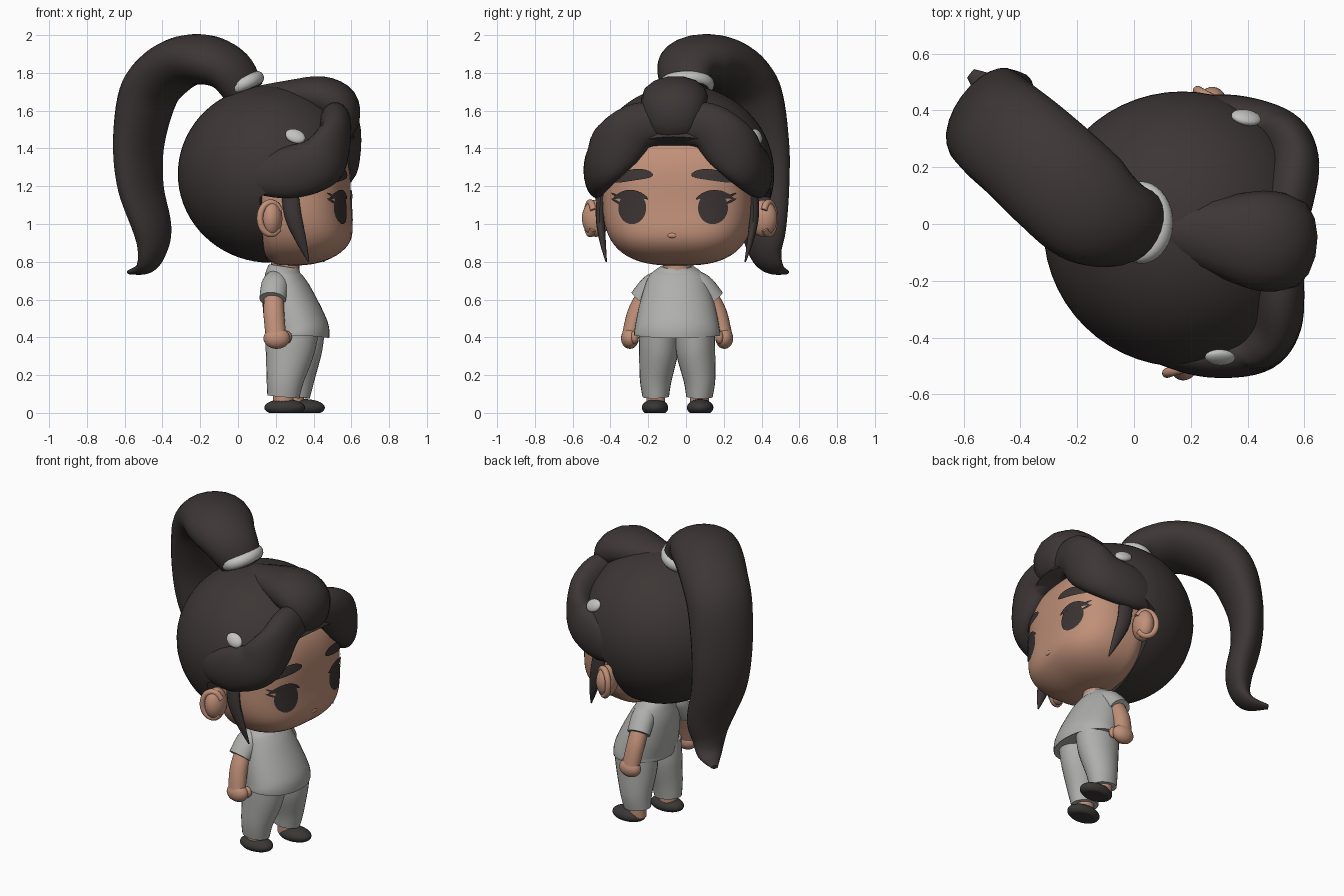
import bpy, bmesh, math
from mathutils import Vector, Matrix

if "Cube" in bpy.data.objects:
    bpy.data.objects.remove(bpy.data.objects["Cube"])


def material(name, rgb):
    m = bpy.data.materials.new(name)
    m.diffuse_color = (*rgb, 1)
    m.use_nodes = True
    m.node_tree.nodes["Principled BSDF"].inputs["Base Color"].default_value = m.diffuse_color
    return m


HAIR = material("dark brown hair", (0.046, 0.037, 0.036))
SKIN = material("warm skin", (0.53, 0.28, 0.19))
CLOTH = material("light grey cloth", (0.43, 0.43, 0.42))
WHITE = material("pale grey trim", (0.54, 0.54, 0.53))
INK = material("dark eye", (0.043, 0.034, 0.033))
SHOE = material("dark shoe", (0.042, 0.037, 0.037))

# The head is turned slightly; its parts use (forward, left, up) coordinates
HEAD = Matrix.Translation((0.235, -0.035, 0)) @ Matrix.Rotation(math.radians(-6.2), 4, 'Z')
MID = -0.047  # body centre in y


def finish(name, bm, mat, head=False, angle=50):
    if head:
        bm.transform(HEAD)
    bmesh.ops.recalc_face_normals(bm, faces=bm.faces)
    me = bpy.data.meshes.new(name)
    bm.to_mesh(me)
    bm.free()
    me.materials.append(mat)
    ob = bpy.data.objects.new(name, me)
    bpy.context.collection.objects.link(ob)
    bpy.ops.object.select_all(action='DESELECT')
    ob.select_set(True)
    bpy.context.view_layer.objects.active = ob
    bpy.ops.object.shade_smooth_by_angle(angle=math.radians(angle))


def tube(name, rows, side, mat, head=False, n=24, steps=6):
    """Loft ellipses along rows of (x, y, z, side radius, normal radius)."""
    rows = [rows[0]] + list(rows) + [rows[-1]]
    path = []
    for i in range(1, len(rows) - 2):
        for k in range(steps + (i == len(rows) - 3)):
            t = k / steps
            path.append([0.5 * (2 * b + (c - a) * t + (2 * a - 5 * b + 4 * c - d) * t * t
                                + (3 * b - a - 3 * c + d) * t ** 3)
                         for a, b, c, d in zip(*rows[i - 1:i + 3])])
    bm, rings = bmesh.new(), []
    for i, p in enumerate(path):
        tan = (Vector(path[min(i + 1, len(path) - 1)][:3]) - Vector(path[max(i - 1, 0)][:3])).normalized()
        s = Vector(side)
        s = (s - tan * s.dot(tan)).normalized()
        nrm = tan.cross(s)
        rings.append([bm.verts.new(Vector(p[:3]) + s * (p[3] * math.cos(2 * math.pi * j / n))
                                   + nrm * (p[4] * math.sin(2 * math.pi * j / n))) for j in range(n)])
    for a, b in zip(rings, rings[1:]):
        for j in range(n):
            bm.faces.new((a[j], a[(j + 1) % n], b[(j + 1) % n], b[j]))
    bm.faces.new(rings[0])
    bm.faces.new(rings[-1])
    finish(name, bm, mat, head)


def ball(name, loc, rad, mat, head=False, rot=None, floor=False):
    bm = bmesh.new()
    bmesh.ops.create_uvsphere(bm, u_segments=28, v_segments=18, radius=1)
    bm.transform(Matrix.Translation(loc) @ (rot or Matrix()) @ Matrix.Diagonal((*rad, 1)))
    if floor:
        for v in bm.verts:
            v.co.z = max(v.co.z, 0)
    finish(name, bm, mat, head)


# Head: rounded box with a fuller lower face and a shallow back
A, B, C, ZC, U0, P = 0.325, 0.40, 0.37, 1.15, 0.03, 2.8


def bulge(z):
    return 1 + 0.14 * math.exp(-((z - 0.88) / 0.13) ** 2)


def face_u(v, z):
    t = 1 - abs(v / B) ** P - abs((z - ZC) / C) ** P
    return U0 + A * max(t, 0) ** (1 / P) * bulge(z)


bm = bmesh.new()
bmesh.ops.create_icosphere(bm, subdivisions=5, radius=1)
for v in bm.verts:
    d = v.co / sum(abs(c) ** P for c in v.co) ** (1 / P)
    z = ZC + C * d.z
    v.co = (U0 + A * d.x * (bulge(z) if d.x > 0 else 0.5), B * d.y, z)
finish("head", bm, SKIN, True)
ball("nose", (face_u(0, 0.94) - 0.004, 0, 0.94), (0.009, 0.025, 0.014), SKIN, True)


# Face details: thin plates laid on the face
def plate(name, outline, mat, lift=0.005):
    bm = bmesh.new()
    n = len(outline)
    cv, cz = (sum(p[i] for p in outline) / n for i in (0, 1))
    rings = []
    for f in (0.1, 0.4, 0.7, 1):
        pts = [(cv + f * (v - cv), cz + f * (z - cz)) for v, z in outline]
        rings.append([bm.verts.new((face_u(v, z) + lift, v, z)) for v, z in pts])
    bm.faces.new(rings[0])
    for a, b in zip(rings, rings[1:]):
        for j in range(n):
            bm.faces.new((a[j], a[(j + 1) % n], b[(j + 1) % n], b[j]))
    finish(name, bm, mat, True)


turn = [(math.cos(i * math.pi / 16), math.sin(i * math.pi / 16)) for i in range(32)]
for s, tag in ((-1, "right"), (1, "left")):
    plate("eye_" + tag, [(s * (0.215 + 0.077 * c), 1.085 + 0.086 * q) for c, q in turn], INK)
    plate("lash_" + tag, [(s * (0.225 + 0.098 * c), 1.163 + 0.018 * q - 0.03 * c * c) for c, q in turn],
          INK, 0.008)
    for k, z in enumerate((1.15, 1.12)):
        plate(f"lash_tip_{tag}_{k}", [(s * (0.305 + 0.028 * c), z + 0.007 * q + 0.014 * c) for c, q in turn],
              INK, 0.009)
    plate("brow_" + tag, [(s * (0.21 + 0.108 * c), 1.26 + 0.03 * q - 0.016 * c - 0.016 * c * c)
                          for c, q in turn], HAIR, 0.008)
    # Ear: outer shell with a raised rim
    ball("ear_" + tag, (-0.01, s * 0.445, 1.03), (0.058, 0.075, 0.098), SKIN, True)
    rim = [(-0.01 + 0.055 * math.cos(a), s * (0.475 - 0.025 * math.cos(a)), 1.03 + 0.083 * math.sin(a), 0.018, 0.018)
           for a in [math.radians(30 + 32 * k) for k in range(10)]]
    tube("ear_rim_" + tag, rim, (0, 1, 0), SKIN, True, 10, 4)
    # Swept fringe roll, side lock and clip
    tube("fringe_" + tag, [(0.27, s * -0.02, 1.52, 0.10, 0.08), (0.30, s * 0.17, 1.52, 0.125, 0.085),
                           (0.30, s * 0.30, 1.42, 0.145, 0.085), (0.235, s * 0.385, 1.32, 0.14, 0.085),
                           (0.07, s * 0.43, 1.27, 0.135, 0.07), (-0.1, s * 0.42, 1.25, 0.09, 0.05),
                           (-0.2, s * 0.40, 1.25, 0.03, 0.02)], (0, 0, 1), HAIR, True)
    tube("side_lock_" + tag, [(0.08, s * 0.40, 1.20, 0.045, 0.025), (0.10, s * 0.41, 1.05, 0.045, 0.025),
                              (0.14, s * 0.395, 0.92, 0.03, 0.018), (0.18, s * 0.37, 0.80, 0.004, 0.004)],
         (1, 0, 0), HAIR, True, 12)
    ball("hair_clip_" + tag, (0.115, s * 0.425, 1.465), (0.055, 0.022, 0.04), WHITE, True,
         Matrix.Rotation(math.radians(20), 4, 'Y') @ Matrix.Rotation(s * math.radians(32), 4, 'X'))

# Hair cap: ellipsoid opened around the face, rim turned inwards
bm = bmesh.new()
bmesh.ops.create_uvsphere(bm, u_segments=56, v_segments=36, radius=1)
bm.transform(Matrix.Translation((-0.065, 0.01, 1.265)) @ Matrix.Diagonal((0.49, 0.485, 0.47, 1)))
corner, slope = Vector((-0.07, 0, 1.14)), Vector((-0.58, 0, 0.81))
for nrm in (Vector((1, 0, 0)), slope):
    bmesh.ops.bisect_plane(bm, geom=bm.verts[:] + bm.edges[:] + bm.faces[:], plane_co=corner, plane_no=nrm)
gone = []
for f in bm.faces:
    d = f.calc_center_median() - corner
    if d.x > 0 and d.dot(slope) < 0:
        gone.append(f)
bmesh.ops.delete(bm, geom=gone, context='FACES')
rim = bmesh.ops.extrude_edge_only(bm, edges=[e for e in bm.edges if e.is_boundary])
for v in rim["geom"]:
    if isinstance(v, bmesh.types.BMVert):
        v.co = v.co.lerp(Vector((-0.07, 0, 1.2)), 0.4)
finish("hair_cap", bm, HAIR, True)

# Forelock puff over the forehead
tube("forelock", [(-0.14, 0, 1.655, 0.08, 0.075), (0.05, 0, 1.68, 0.135, 0.085), (0.2, 0, 1.675, 0.175, 0.11),
                  (0.30, 0, 1.625, 0.17, 0.11), (0.335, 0, 1.53, 0.14, 0.07), (0.30, 0, 1.455, 0.10, 0.04)],
     (0, 1, 0), HAIR, True, 14, 4)

# Ponytail and its tie
tube("ponytail", [(0.04, 0.005, 1.69, 0.12, 0.10), (-0.04, 0.0, 1.81, 0.16, 0.115),
                  (-0.15, 0.05, 1.865, 0.20, 0.13), (-0.27, 0.155, 1.865, 0.205, 0.135),
                  (-0.385, 0.26, 1.80, 0.20, 0.14), (-0.475, 0.335, 1.68, 0.195, 0.135),
                  (-0.525, 0.385, 1.43, 0.185, 0.105), (-0.515, 0.40, 1.2, 0.17, 0.09),
                  (-0.455, 0.41, 0.98, 0.14, 0.08), (-0.455, 0.42, 0.85, 0.10, 0.06),
                  (-0.49, 0.46, 0.77, 0.07, 0.035), (-0.575, 0.53, 0.745, 0.02, 0.012)],
     (0.58, 0.81, 0), HAIR)
bm = bmesh.new()
grid, M, N = [], 36, 12
for i in range(M):
    a = 2 * math.pi * i / M
    grid.append([bm.verts.new(((0.09 + 0.03 * math.cos(b)) * math.cos(a), (0.115 + 0.03 * math.cos(b)) * math.sin(a),
                               0.035 * math.sin(b))) for b in [2 * math.pi * j / N for j in range(N)]])
for i in range(M):
    for j in range(N):
        k, l = (i + 1) % M, (j + 1) % N
        bm.faces.new((grid[i][j], grid[k][j], grid[k][l], grid[i][l]))
bm.transform(Matrix.Translation((0.025, 0.005, 1.74)) @ Matrix.Rotation(math.radians(-24), 4, 'Y'))
finish("hair_tie", bm, WHITE)

# Body: neck and shirt
tube("neck", [(0.25, MID, 0.70, 0.075, 0.075), (0.25, MID, 0.88, 0.075, 0.075)], (0, 1, 0), SKIN)
tube("shirt", [(0.318, MID, 0.41, 0.228, 0.165), (0.315, MID, 0.44, 0.226, 0.165), (0.28, MID, 0.55, 0.205, 0.15),
               (0.25, MID, 0.66, 0.175, 0.125), (0.24, MID, 0.73, 0.145, 0.098), (0.245, MID, 0.775, 0.088, 0.08)],
     (0, 1, 0), CLOTH, n=36)

for s, tag, dx in ((-1, "right", 0), (1, "left", 0.05)):
    # Sleeve, arm and hand
    def at(x, y, z, *r):
        return (x + dx, MID + s * y, z, *r)
    tube("sleeve_" + tag, [at(0.205, 0.07, 0.71, 0.06, 0.05), at(0.195, 0.13, 0.675, 0.072, 0.062),
                           at(0.183, 0.195, 0.60, 0.07, 0.06)], (1, 0, 0), CLOTH)
    tube("arm_" + tag, [at(0.19, 0.16, 0.64, 0.05, 0.045), at(0.19, 0.215, 0.53, 0.055, 0.048),
                        at(0.20, 0.25, 0.41, 0.054, 0.042)], (1, 0, 0), SKIN)
    ball("hand_" + tag, at(0.205, 0.25, 0.395), (0.07, 0.047, 0.056), SKIN)
    ball("thumb_" + tag, at(0.255, 0.225, 0.40), (0.03, 0.022, 0.035), SKIN)
    # Trouser leg, ankle and shoe
    fx, lx, fy = (0.245, 0.24, 0.113) if s < 0 else (0.35, 0.295, 0.118)
    tube("trouser_" + tag, [(0.305 + s * 0.015, MID + s * 0.095, 0.45, 0.105, 0.14),
                            (0.295 + s * 0.02, MID + s * 0.098, 0.33, 0.104, 0.13),
                            (lx + 0.01, MID + s * fy, 0.18, 0.085, 0.10),
                            (lx, MID + s * fy, 0.085, 0.07, 0.085)], (0, 1, 0), CLOTH)
    tube("ankle_" + tag, [(lx, MID + s * fy, 0.03, 0.05, 0.055),
                          (lx, MID + s * fy, 0.12, 0.05, 0.055)], (0, 1, 0), SKIN)
    ball("shoe_" + tag, (fx + 0.002, MID + s * (fy + 0.004), 0.028), (0.108, 0.07, 0.045), SHOE, floor=True)
